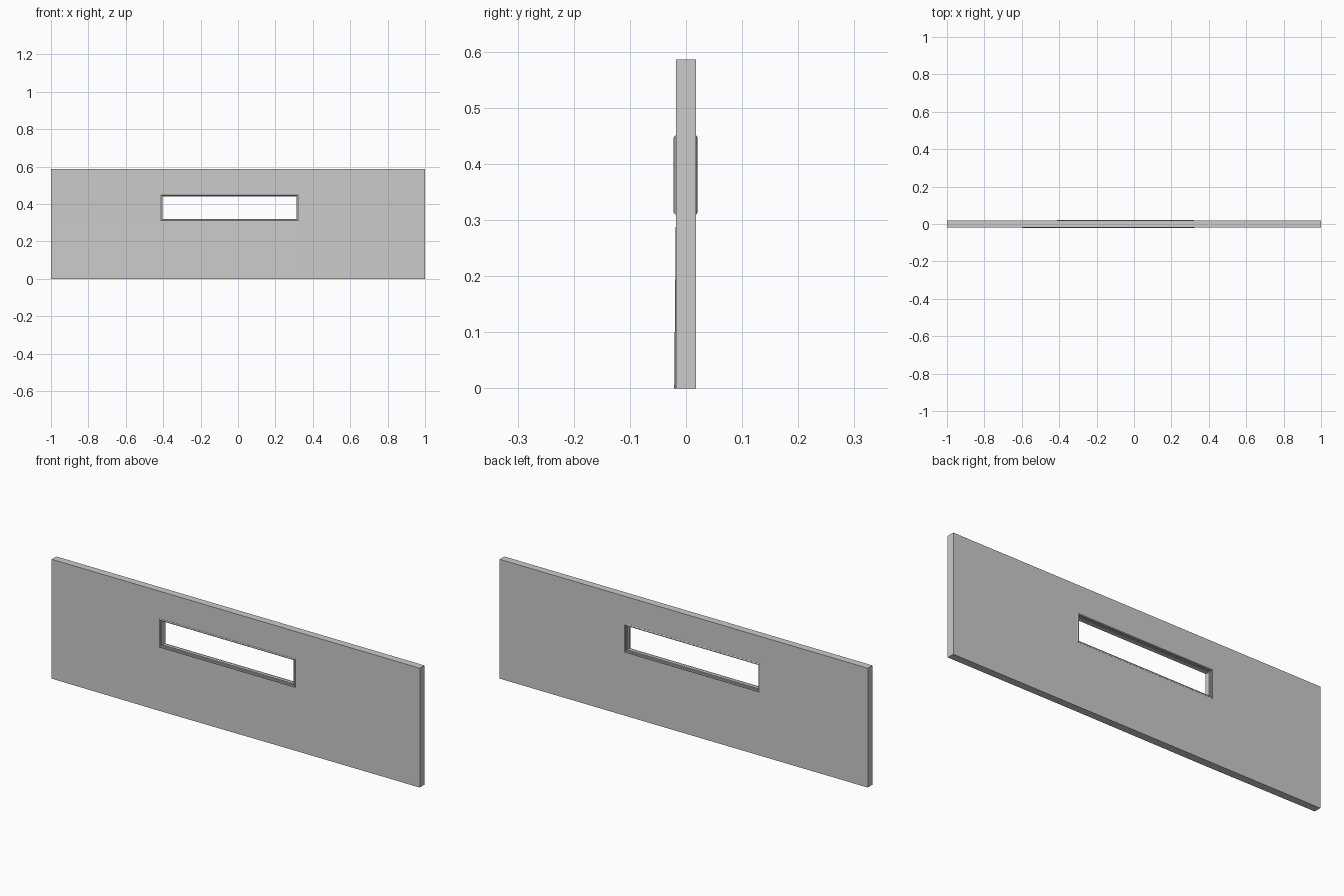
import bpy, bmesh

if "Cube" in bpy.data.objects:
    bpy.data.objects.remove(bpy.data.objects["Cube"])

XS = [-1.0, -0.409, 0.318, 1.0]      # wall columns, window in the middle
ZS = [0.0, 0.316, 0.445, 0.586]      # wall rows
FRONT, BACK = -0.018, 0.018


def finish(bm, name):
    bmesh.ops.recalc_face_normals(bm, faces=bm.faces)
    mesh = bpy.data.meshes.new(name)
    bm.to_mesh(mesh)
    bm.free()
    obj = bpy.data.objects.new(name, mesh)
    bpy.context.collection.objects.link(obj)
    return obj


# Wall panel: 3 x 3 grid on each side, with the centre cell left open
bm = bmesh.new()
grid = {}
for i, x in enumerate(XS):
    for k, z in enumerate(ZS):
        for s, y in enumerate((FRONT, BACK)):
            # the lower front edge bulges slightly under the window
            bulge = 0.003 if (i, k, s) == (1, 0, 0) else 0.0
            grid[i, k, s] = bm.verts.new((x, y - bulge, z))
cells = [(i, k) for i in range(3) for k in range(3) if (i, k) != (1, 1)]
for i, k in cells:
    for s in (0, 1):
        bm.faces.new([grid[i + a, k + b, s] for a, b in ((0, 0), (1, 0), (1, 1), (0, 1))])
# bridge front to back around the outside and the window hole
for e in [e for e in bm.edges if e.is_boundary and e.verts[0].co.y < 0]:
    pair = [next(key for key, v in grid.items() if v is vert) for vert in e.verts]
    (a, b, _), (c, d, _) = pair
    bm.faces.new([grid[a, b, 0], grid[c, d, 0], grid[c, d, 1], grid[a, b, 1]])
finish(bm, "wall_panel")

# Window frame: moulded section (inward offset, depth) swept round the hole
half = [(-0.006, -0.017), (-0.006, -0.0195), (-0.002, -0.022), (0.001, -0.0205),
        (0.001, -0.013), (0.003, -0.013), (0.003, -0.007), (0.005, -0.007)]
section = half + [(d, -y * 0.95) for d, y in reversed(half)]
bm = bmesh.new()
rings = []
for d, y in section:
    x0, x1, z0, z1 = XS[1] + d, XS[2] - d, ZS[1] + d, ZS[2] - d
    rings.append([bm.verts.new(p) for p in
                  ((x0, y, z0), (x1, y, z0), (x1, y, z1), (x0, y, z1))])
for a, b in zip(rings, rings[1:] + rings[:1]):
    for j in range(4):
        n = (j + 1) % 4
        bm.faces.new((a[j], a[n], b[n], b[j]))
finish(bm, "window_frame")
